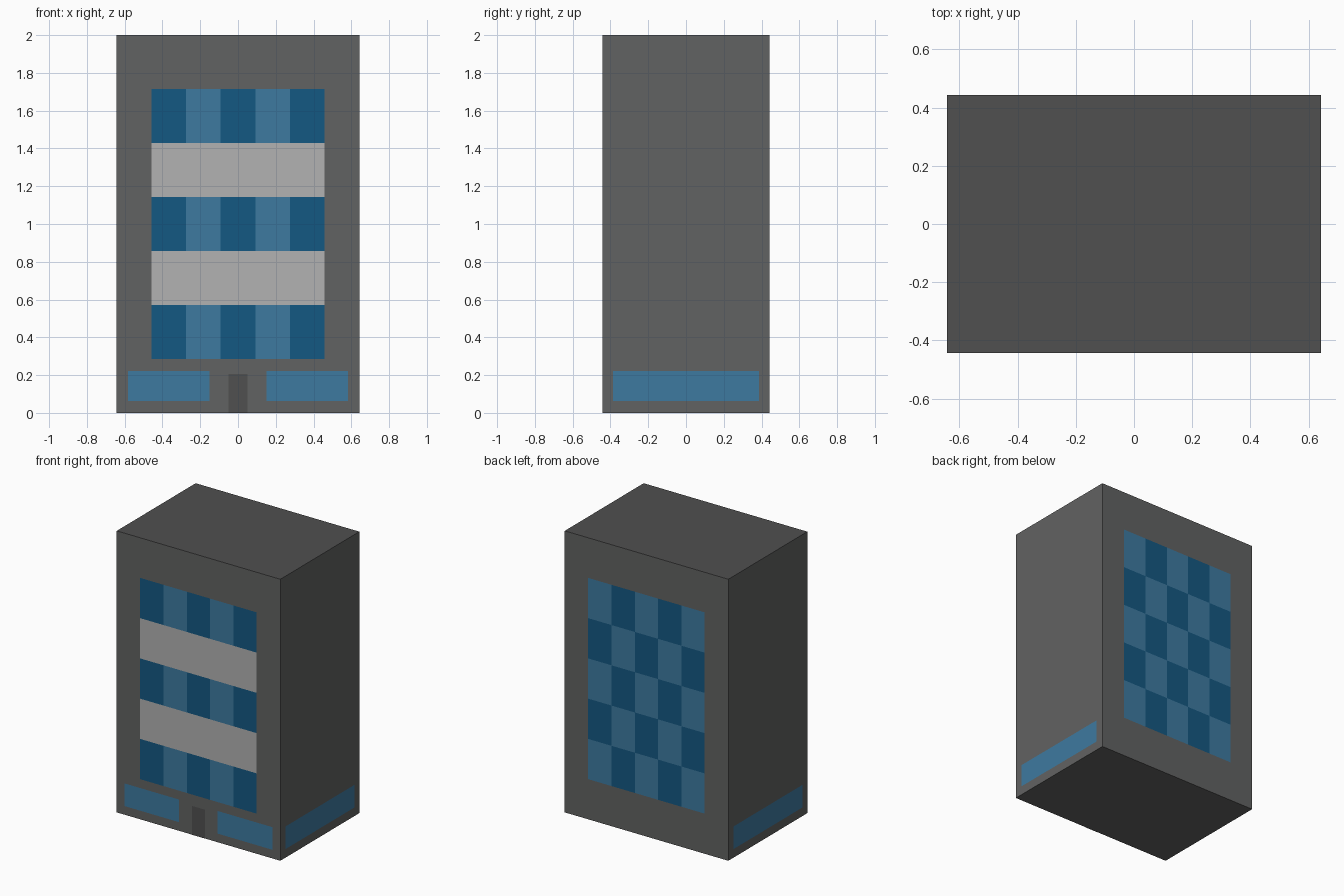
import bpy
import bmesh
from math import pi
from mathutils import Matrix, Vector

if "Cube" in bpy.data.objects:
    bpy.data.objects.remove(bpy.data.objects["Cube"])

HX, HY, H = 0.643, 0.443, 2.0      # half width, half depth, height
GAP = 0.0015                       # keeps facade sheets just clear of the wall
FRONT, RIGHT, BACK, LEFT = 0, pi / 2, pi, -pi / 2


def material(name, rgb):
    m = bpy.data.materials.new(name)
    m.diffuse_color = (*rgb, 1)
    m.use_nodes = True
    m.node_tree.nodes["Principled BSDF"].inputs["Base Color"].default_value = m.diffuse_color
    return m


wall = material("wall_grey", (0.121, 0.123, 0.122))
dark = material("dark_grey", (0.08, 0.08, 0.08))
pale = material("pale_grey", (0.445, 0.445, 0.445))
light_blue = material("light_blue", (0.048, 0.195, 0.352))
dark_blue = material("dark_blue", (0.007, 0.098, 0.223))


def add_object(name, bm, *mats):
    mesh = bpy.data.meshes.new(name)
    bm.to_mesh(mesh)
    bm.free()
    for m in mats:
        mesh.materials.append(m)
    obj = bpy.data.objects.new(name, mesh)
    bpy.context.collection.objects.link(obj)
    return obj


def panels(name, side, rects, mat):
    """Flat rectangles (u0, u1, z0, z1) lying on one side of the building."""
    depth = (HX if side in (RIGHT, LEFT) else HY) + GAP
    turn = Matrix.Rotation(side, 3, 'Z')
    bm = bmesh.new()
    for u0, u1, z0, z1 in rects:
        corners = ((u0, z0), (u1, z0), (u1, z1), (u0, z1))
        bm.faces.new([bm.verts.new(turn @ Vector((u, -depth, z))) for u, z in corners])
    return add_object(name, bm, mat)


# building block with a darker roof
bm = bmesh.new()
bmesh.ops.create_cube(bm, size=1)
bmesh.ops.scale(bm, vec=(2 * HX, 2 * HY, H), verts=bm.verts)
bmesh.ops.translate(bm, vec=(0, 0, H / 2), verts=bm.verts)
bm.normal_update()
for f in bm.faces:
    f.material_index = 1 if f.normal.z > 0.5 else 0
add_object("building_block", bm, wall, dark)

# five by five window grid shared by front and back
W, Z0, CH = 0.458, 0.286, 0.286
CW = 2 * W / 5


def cell(col, row):
    return (-W + col * CW, -W + (col + 1) * CW, Z0 + row * CH, Z0 + (row + 1) * CH)


cells = [(c, r) for r in range(5) for c in range(5)]

# front: window rows alternating with plain pale bands
panels("front_dark_windows", FRONT,
       [cell(c, r) for c, r in cells if r % 2 == 0 and c % 2 == 0], dark_blue)
panels("front_light_windows", FRONT,
       [cell(c, r) for c, r in cells if r % 2 == 0 and c % 2 == 1], light_blue)
panels("front_bands", FRONT,
       [(-W, W, Z0 + r * CH, Z0 + (r + 1) * CH) for r in (1, 3)], pale)

# back: checkerboard with light corners
panels("back_light_windows", BACK,
       [cell(c, r) for c, r in cells if (c + r) % 2 == 0], light_blue)
panels("back_dark_windows", BACK,
       [cell(c, r) for c, r in cells if (c + r) % 2 == 1], dark_blue)

# ground floor windows and door
G0, G1 = 0.062, 0.223
panels("shop_windows", FRONT,
       [(-0.582, -0.152, G0, G1), (0.152, 0.582, G0, G1)], light_blue)
panels("door", FRONT, [(-0.05, 0.05, 0, 0.205)], dark)
for name, side in (("right_window", RIGHT), ("left_window", LEFT)):
    panels(name, side, [(-0.386, 0.386, G0, G1)], light_blue)
